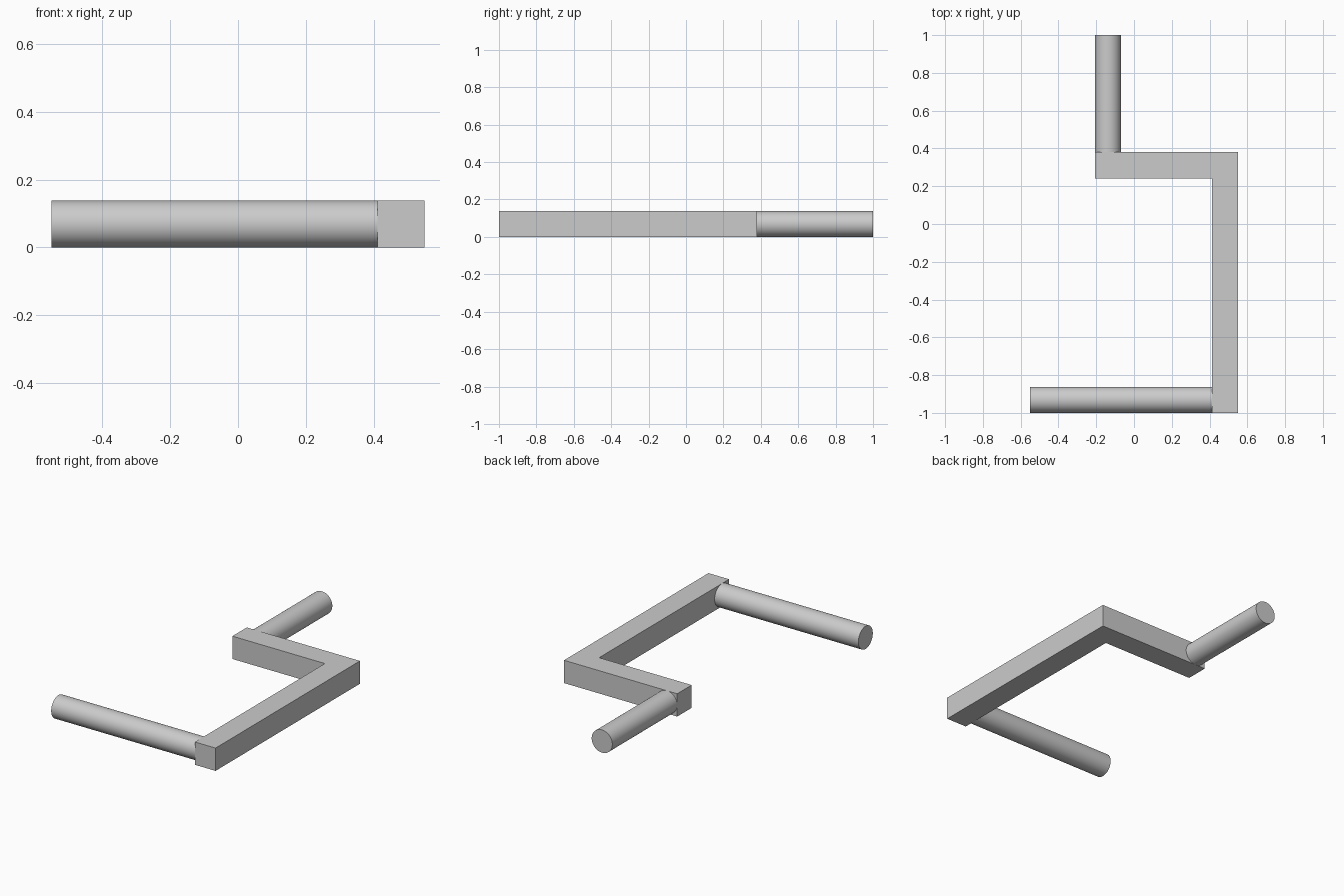
import bpy, bmesh
from math import pi
from mathutils import Matrix, Vector

if "Cube" in bpy.data.objects:
    bpy.data.objects.remove(bpy.data.objects["Cube"])

T = 0.138          # bar thickness and rod diameter
R = T / 2


def finish(name, bm):
    bmesh.ops.recalc_face_normals(bm, faces=bm.faces)
    mesh = bpy.data.meshes.new(name)
    bm.to_mesh(mesh)
    bm.free()
    obj = bpy.data.objects.new(name, mesh)
    bpy.context.collection.objects.link(obj)
    return obj


def extruded(name, outline, height):
    bm = bmesh.new()
    face = bm.faces.new([bm.verts.new((x, y, 0)) for x, y in outline])
    top = bmesh.ops.extrude_face_region(bm, geom=[face])
    verts = [v for v in top["geom"] if isinstance(v, bmesh.types.BMVert)]
    bmesh.ops.translate(bm, verts=verts, vec=(0, 0, height))
    return finish(name, bm)


def rod(name, start, end):
    a, b = Vector(start), Vector(end)
    turn = (b - a).to_track_quat('Z', 'Y').to_matrix().to_4x4()
    bm = bmesh.new()
    bmesh.ops.create_cone(bm, cap_ends=True, segments=64, radius1=R, radius2=R,
                          depth=(b - a).length,
                          matrix=Matrix.Translation((a + b) / 2) @ turn)
    obj = finish(name, bm)
    bpy.ops.object.select_all(action='DESELECT')
    obj.select_set(True)
    bpy.context.view_layer.objects.active = obj
    bpy.ops.object.shade_smooth_by_angle(angle=pi / 6)
    return obj


# Square L-shaped arm
extruded("square_arm", [(0.55 - T, -1), (0.55, -1), (0.55, 0.38), (-0.207, 0.38),
                        (-0.207, 0.38 - T), (0.55 - T, 0.38 - T)], T)

# Round handle at the front
rod("handle_rod", (0.55 - T, -1 + R, R), (-0.55, -1 + R, R))

# Round shaft at the back
rod("shaft_rod", (-0.207 + R, 0.38, R), (-0.207 + R, 1, R))
